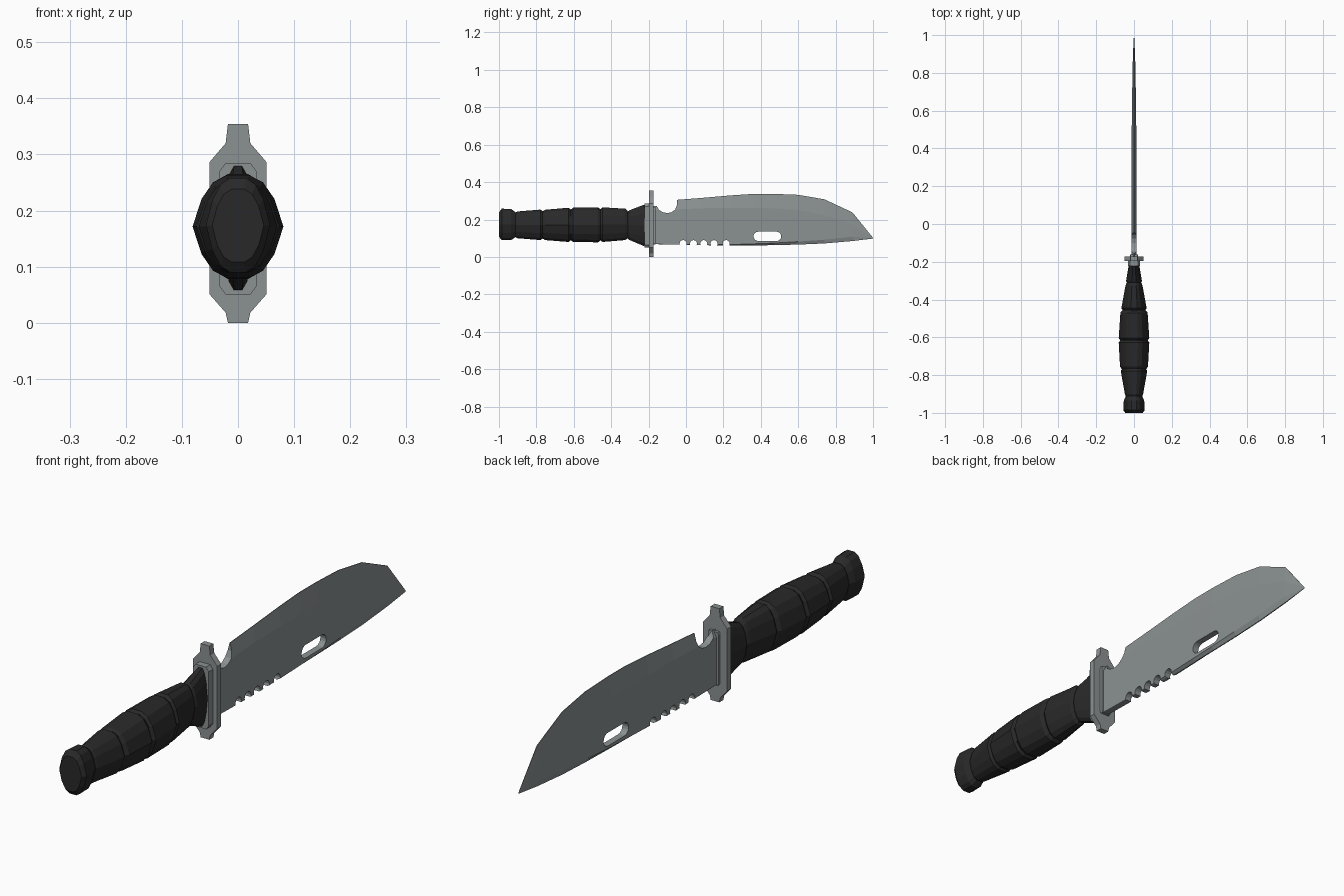
import bpy, bmesh, math


def material(name, rgb):
    m = bpy.data.materials.new(name)
    m.diffuse_color = (*rgb, 1)
    return m


STEEL = material("grey steel", (0.26, 0.285, 0.29))
RUBBER = material("black rubber", (0.022, 0.022, 0.022))


def loft(name, rings, mat):
    """Skin a list of equal-length closed rings and cap both ends."""
    bm = bmesh.new()
    vs = [[bm.verts.new(p) for p in r] for r in rings]
    n = len(rings[0])
    for a, b in zip(vs, vs[1:]):
        for i in range(n):
            j = (i + 1) % n
            bm.faces.new((a[i], a[j], b[j], b[i]))
    bm.faces.new(vs[0])
    bm.faces.new(vs[-1])
    bmesh.ops.recalc_face_normals(bm, faces=bm.faces)
    me = bpy.data.meshes.new(name)
    bm.to_mesh(me)
    bm.free()
    me.materials.append(mat)
    ob = bpy.data.objects.new(name, me)
    bpy.context.collection.objects.link(ob)
    return ob


def mirrored(half):
    """Right half outline (top to bottom) made into a closed x-symmetric outline."""
    return half + [(-x, z) for x, z in reversed(half) if x > 1e-6]


# Faceted oval used for every grip section
OVAL = mirrored([(0.25, 1), (0.55, 0.86), (0.8, 0.54), (1, 0),
                 (0.8, -0.54), (0.55, -0.86), (0.25, -1)])


def oval(y, hw, lo, hi, s=1.0):
    c, h = (lo + hi) / 2, (hi - lo) / 2
    return [(x * hw * s, y, c + z * h * s) for x, z in OVAL]


# Grip: swelling segments divided by grooves (y, half width, z low, z high at each end)
segments = [
    ((-0.912, 0.048, 0.10, 0.243), (-0.768, 0.070, 0.090, 0.253)),
    ((-0.764, 0.074, 0.09, 0.252), (-0.618, 0.081, 0.080, 0.263)),
    ((-0.614, 0.081, 0.08, 0.263), (-0.460, 0.072, 0.078, 0.265)),
    ((-0.456, 0.067, 0.08, 0.265), (-0.315, 0.045, 0.090, 0.258)),
    ((-0.311, 0.042, 0.09, 0.250), (-0.215, 0.029, 0.058, 0.279)),
]
rings = []
for (y0, *a), (y1, *b) in segments:
    rings += [oval(y0, *a, s=0.91), oval(y0 + 0.010, *a),
              oval(y1 - 0.010, *b), oval(y1, *b, s=0.91)]
loft("grip", rings, RUBBER)

# Pommel
loft("pommel", [oval(-1.0, 0.046, 0.108, 0.238), oval(-0.985, 0.057, 0.09, 0.258),
                oval(-0.935, 0.054, 0.09, 0.256), oval(-0.92, 0.047, 0.10, 0.245),
                oval(-0.905, 0.040, 0.11, 0.235)], RUBBER)


# Guard plate and its stepped collars
def plate(name, half, y0, y1):
    pts = mirrored(half)
    return loft(name, [[(x, y, z) for x, z in pts] for y in (y0, y1)], STEEL)


plate("guard", [(0.018, 0.354), (0.022, 0.32), (0.051, 0.286),
                (0.051, 0.051), (0.022, 0.018), (0.018, 0)], -0.197, -0.173)
plate("grip_collar", [(0.022, 0.285), (0.033, 0.27), (0.033, 0.065), (0.022, 0.05)],
      -0.222, -0.195)
plate("blade_collar", [(0.018, 0.268), (0.022, 0.26), (0.022, 0.075), (0.018, 0.067)],
      -0.175, -0.162)

# Blade: stations of (y, bottom, low shoulder, high shoulder, top, half thickness)
stations = [
    (-0.18, 0.068, 0.069, 0.25, 0.272, 0.013), (-0.15, 0.068, 0.069, 0.25, 0.272, 0.013),
    (-0.14, 0.067, 0.068, 0.25, 0.298, 0.013), (0.09, 0.063, 0.064, 0.26, 0.316, 0.013),
    (0.24, 0.060, 0.066, 0.262, 0.329, 0.013), (0.36, 0.061, 0.070, 0.262, 0.337, 0.013),
    (0.47, 0.063, 0.074, 0.26, 0.337, 0.0125), (0.60, 0.066, 0.082, 0.25, 0.332, 0.011),
    (0.74, 0.072, 0.092, 0.225, 0.308, 0.009), (0.89, 0.085, 0.108, 0.175, 0.238, 0.006),
    (1.0, 0.098, 0.0993, 0.1007, 0.102, 0.0006),
]
rings = []
for y, b, s, h, t, w in stations:
    flat = 0.011 if y < 0.2 else 0.002     # square spine near the guard
    e, f = min(0.0012, w / 2), min(flat, w * 0.8)
    rings.append([(x, y, z) for x, z in
                  mirrored([(e, t), (w, h), (w, s), (f, b)])])
blade = loft("blade", rings, STEEL)


# Cutters: finger notch, serrations and slot
def prism(outline):
    return loft("cutter", [[(x, y, z) for y, z in outline] for x in (-0.1, 0.1)], STEEL)


def arc(cy, cz, r, a0, a1, n):
    return [(cy + r * math.cos(math.radians(a0 + (a1 - a0) * i / n)),
             cz + r * math.sin(math.radians(a0 + (a1 - a0) * i / n))) for i in range(n + 1)]


cutters = [prism([(-0.156, 0.36), (-0.156, 0.272), (-0.145, 0.252), (-0.125, 0.239),
                  (-0.10, 0.234), (-0.077, 0.239), (-0.058, 0.253), (-0.049, 0.275),
                  (-0.047, 0.36)])]
cutters += [prism(arc(y, 0.071, 0.019, 0, 330, 11)) for y in (-0.015, 0.04, 0.095, 0.15, 0.215)]
cutters.append(prism(arc(0.484, 0.11, 0.025, -90, 90, 8) + arc(0.386, 0.11, 0.025, 90, 270, 8)))

for c in cutters:
    mod = blade.modifiers.new("cut", "BOOLEAN")
    mod.operation, mod.solver, mod.object = "DIFFERENCE", "EXACT", c
bpy.context.view_layer.update()
dg = bpy.context.evaluated_depsgraph_get()
cut_mesh = bpy.data.meshes.new_from_object(blade.evaluated_get(dg))
blade.modifiers.clear()
blade.data = cut_mesh
for c in cutters:
    bpy.data.objects.remove(c)
